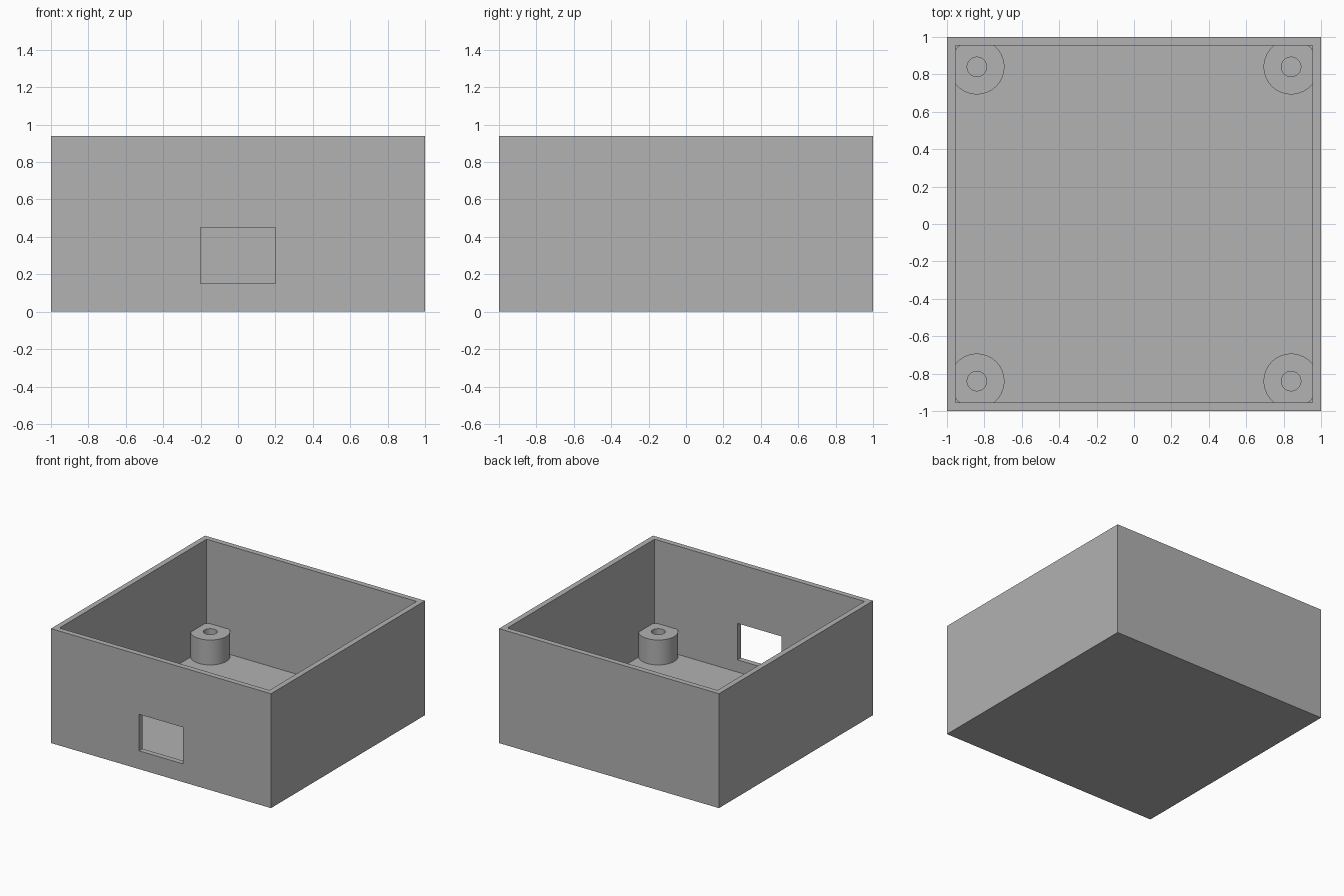
import bpy, bmesh, math

if "Cube" in bpy.data.objects:
    bpy.data.objects.remove(bpy.data.objects["Cube"])

W, H = 1.0, 0.94            # half width, height
INNER, FLOOR = 0.955, 0.05  # half width of the cavity, floor level
POST_TOP, POST_R, HOLE_R, POST_POS = 0.255, 0.147, 0.052, 0.84

grey = bpy.data.materials.new("plain grey")
grey.diffuse_color = (0.445, 0.445, 0.445, 1)
grey.use_nodes = True
grey.node_tree.nodes["Principled BSDF"].inputs["Base Color"].default_value = grey.diffuse_color


def box(name, lo, hi):
    """Box between two opposite corners."""
    bm = bmesh.new()
    bmesh.ops.create_cube(bm, size=1)
    for v in bm.verts:
        v.co = [lo[i] + (v.co[i] + 0.5) * (hi[i] - lo[i]) for i in range(3)]
    return finish(name, bm)


def finish(name, bm):
    bmesh.ops.recalc_face_normals(bm, faces=bm.faces[:])
    mesh = bpy.data.meshes.new(name)
    bm.to_mesh(mesh)
    bm.free()
    mesh.materials.append(grey)
    ob = bpy.data.objects.new(name, mesh)
    bpy.context.collection.objects.link(ob)
    return ob


def boolean(ob, other, operation):
    """Combine with a helper, apply, and remove the helper."""
    mod = ob.modifiers.new("bool", 'BOOLEAN')
    mod.operation, mod.solver, mod.object = operation, 'EXACT', other
    bpy.context.view_layer.objects.active = ob
    bpy.ops.object.modifier_apply(modifier=mod.name)
    bpy.data.objects.remove(other)


# Open box: outer block, hollowed, with a window through the front wall
case = box("case", (-W, -W, 0), (W, W, H))
boolean(case, box("cavity", (-INNER, -INNER, FLOOR), (INNER, INNER, H + 0.1)), 'DIFFERENCE')
boolean(case, box("window", (-0.2, -W - 0.1, 0.15), (0.2, -INNER + 0.1, 0.45)), 'DIFFERENCE')


def post(name, cx, cy):
    """Hollow screw post, trimmed flush to the cavity walls."""
    bm = bmesh.new()
    n = 64
    rings = []
    for r, z in ((POST_R, FLOOR), (POST_R, POST_TOP), (HOLE_R, POST_TOP), (HOLE_R, FLOOR)):
        rings.append([bm.verts.new((cx + r * math.cos(2 * math.pi * i / n),
                                    cy + r * math.sin(2 * math.pi * i / n), z)) for i in range(n)])
    for a, b in zip(rings, rings[1:] + rings[:1]):
        for i in range(n):
            j = (i + 1) % n
            bm.faces.new((a[i], a[j], b[j], b[i]))
    ob = finish(name, bm)
    boolean(ob, box("trim", (-INNER, -INNER, 0), (INNER, INNER, H)), 'INTERSECT')
    bpy.ops.object.select_all(action='DESELECT')
    ob.select_set(True)
    bpy.context.view_layer.objects.active = ob
    bpy.ops.object.shade_smooth_by_angle(angle=math.radians(30))


# Four corner posts
for fb, sy in (("front", -1), ("back", 1)):
    for lr, sx in (("left", -1), ("right", 1)):
        post(f"{fb}_{lr}_post", sx * POST_POS, sy * POST_POS)
